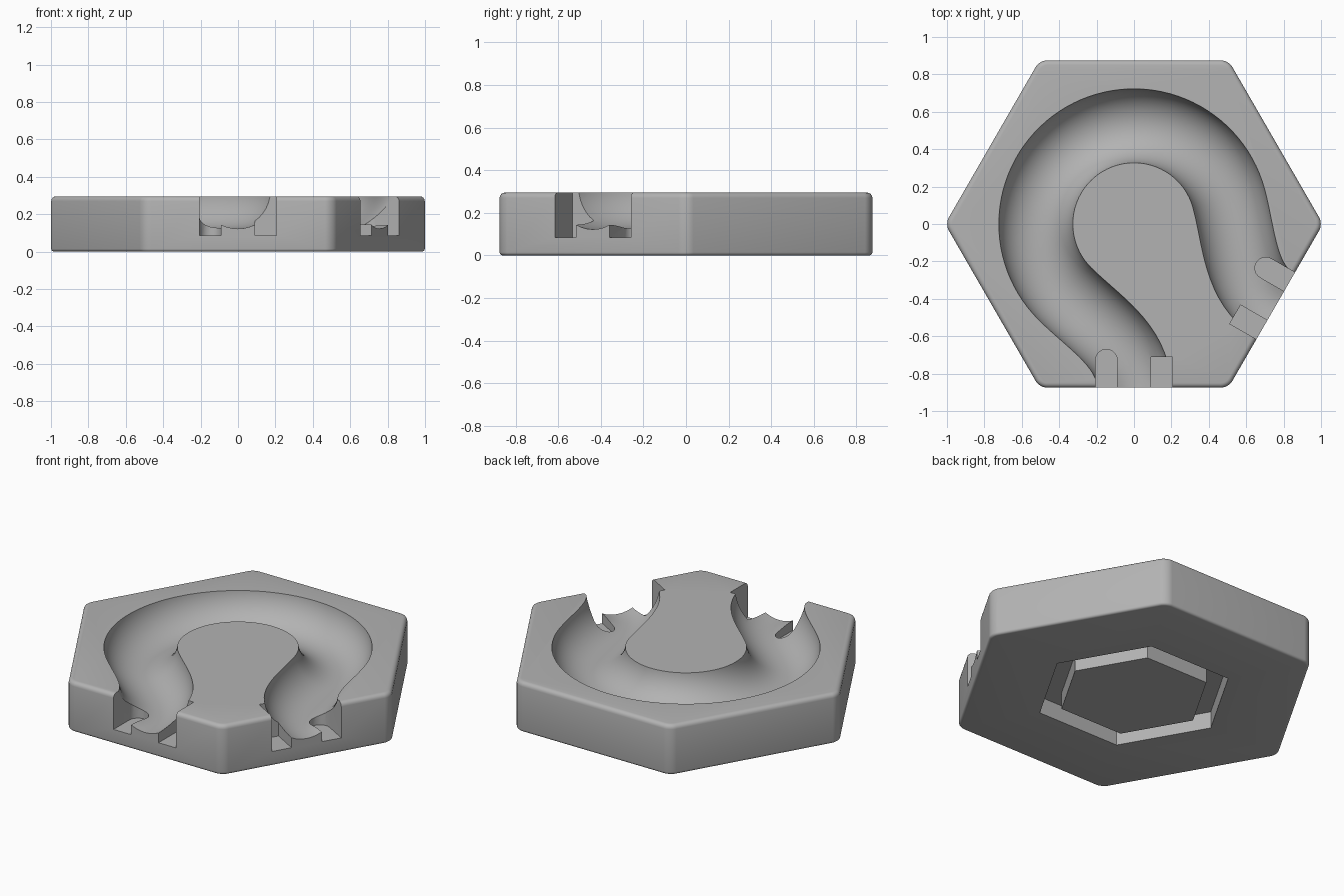
import bpy, bmesh, math
from mathutils import Vector

cube = bpy.data.objects.get("Cube")
if cube:
    bpy.data.objects.remove(cube, do_unlink=True)

HEIGHT = 0.295
APOTHEM = 0.875
RING = 0.525       # radius of the channel centreline
TUBE = 0.2         # channel radius
TUBE_Z = 0.322

grey = bpy.data.materials.new("plain grey")
grey.use_nodes = True
colour = (0.45, 0.45, 0.45, 1)
grey.diffuse_color = colour
grey.node_tree.nodes["Principled BSDF"].inputs["Base Color"].default_value = colour


def make_object(name, bm):
    bmesh.ops.recalc_face_normals(bm, faces=bm.faces)
    mesh = bpy.data.meshes.new(name)
    bm.to_mesh(mesh)
    bm.free()
    mesh.materials.append(grey)
    obj = bpy.data.objects.new(name, mesh)
    bpy.context.collection.objects.link(obj)
    return obj


def add_prism(bm, outline, low, high):
    face = bm.faces.new([bm.verts.new((p[0], p[1], low)) for p in outline])
    new = bmesh.ops.extrude_face_region(bm, geom=[face])["geom"]
    verts = [v for v in new if isinstance(v, bmesh.types.BMVert)]
    bmesh.ops.translate(bm, verts=verts, vec=(0, 0, high - low))


def hexagon(radius):
    return [(radius * math.cos(i * math.pi / 3), radius * math.sin(i * math.pi / 3))
            for i in range(6)]


def mirror(p):
    """Reflect across the line halfway between the two channel mouths."""
    a = 2 * math.radians(-60)
    return Vector((p[0] * math.cos(a) + p[1] * math.sin(a),
                   p[0] * math.sin(a) - p[1] * math.cos(a)))


def cut(body, cutter):
    cutter.hide_render = True
    mod = body.modifiers.new("cut", "BOOLEAN")
    mod.operation = "DIFFERENCE"
    mod.solver = "EXACT"
    mod.object = cutter
    bpy.context.view_layer.objects.active = body
    bpy.ops.object.modifier_apply(modifier=mod.name)
    bpy.data.objects.remove(cutter, do_unlink=True)


# Hexagonal tile with rounded corners and softened rims
bm = bmesh.new()
add_prism(bm, hexagon(APOTHEM / math.cos(math.pi / 6)), 0, HEIGHT)
uprights = [e for e in bm.edges if abs(e.verts[0].co.z - e.verts[1].co.z) > 0.1]
bmesh.ops.bevel(bm, geom=uprights, offset=0.04, segments=6, profile=0.5, affect="EDGES")
for level, size in ((HEIGHT, 0.025), (0, 0.015)):
    rim = [e for e in bm.edges if all(abs(v.co.z - level) < 1e-4 for v in e.verts)]
    bmesh.ops.bevel(bm, geom=rim, offset=size, segments=4, profile=0.5, affect="EDGES")
tile = make_object("hexagonal_tile", bm)

# Channel path: mouth, bend, long arc, mirrored bend and mouth
a0 = math.radians(225)
start = Vector((RING * math.cos(a0), RING * math.sin(a0)))
ctrl = [start, start + Vector((0.16, -0.16)), Vector((0, -0.65)), Vector((0, -0.88))]
bend = []
for i in range(1, 17):
    t = i / 16
    bend.append(sum((ctrl[k] * math.comb(3, k) * t**k * (1 - t)**(3 - k)
                     for k in range(4)), Vector((0, 0))))
bend.append(Vector((0, -1.1)))
arc = []
for i in range(61):
    a = math.radians(225 - 210 * i / 60)
    arc.append(Vector((RING * math.cos(a), RING * math.sin(a))))
path = bend[::-1] + arc + [mirror(p) for p in bend]

# Round tube swept along the path
bm = bmesh.new()
SIDES = 40
rings = []
for i, p in enumerate(path):
    d = (path[min(i + 1, len(path) - 1)] - path[max(i - 1, 0)]).normalized()
    side = Vector((-d.y, d.x))
    ring = []
    for k in range(SIDES):
        a = 2 * math.pi * k / SIDES
        q = p + side * TUBE * math.cos(a)
        ring.append(bm.verts.new((q.x, q.y, TUBE_Z + TUBE * math.sin(a))))
    rings.append(ring)
for r, s in zip(rings, rings[1:]):
    for k in range(SIDES):
        n = (k + 1) % SIDES
        bm.faces.new((r[k], r[n], s[n], s[k]))
bm.faces.new(rings[0])
bm.faces.new(rings[-1])
cut(tile, make_object("channel_cutter", bm))

# Connector slots at both mouths: one round-ended, one square-ended
slot_x, half = 0.148, 0.058
round_slot = [(-slot_x - half, -1), (-slot_x + half, -1)]
round_slot += [(-slot_x + half * math.cos(math.pi * i / 12),
                -0.67 - half + half * math.sin(math.pi * i / 12)) for i in range(13)]
square_slot = [(slot_x - half, -1), (slot_x + half, -1),
               (slot_x + half, -0.71), (slot_x - half, -0.71)]
for outline in (round_slot, square_slot):
    for points in (outline, [mirror(p) for p in outline]):
        bm = bmesh.new()
        add_prism(bm, points, 0.085, 0.6)
        cut(tile, make_object("slot_cutter", bm))

# Hexagonal groove underneath, leaving a centre boss
bm = bmesh.new()
add_prism(bm, hexagon(0.54), -0.1, 0.1)
groove = make_object("groove_cutter", bm)
bm = bmesh.new()
add_prism(bm, hexagon(0.415), -0.2, 0.2)
cut(groove, make_object("boss_cutter", bm))
cut(tile, groove)

# Smooth shading with sharp rims
bpy.ops.object.select_all(action="DESELECT")
tile.select_set(True)
bpy.context.view_layer.objects.active = tile
bpy.ops.object.shade_smooth_by_angle(angle=math.radians(30))
